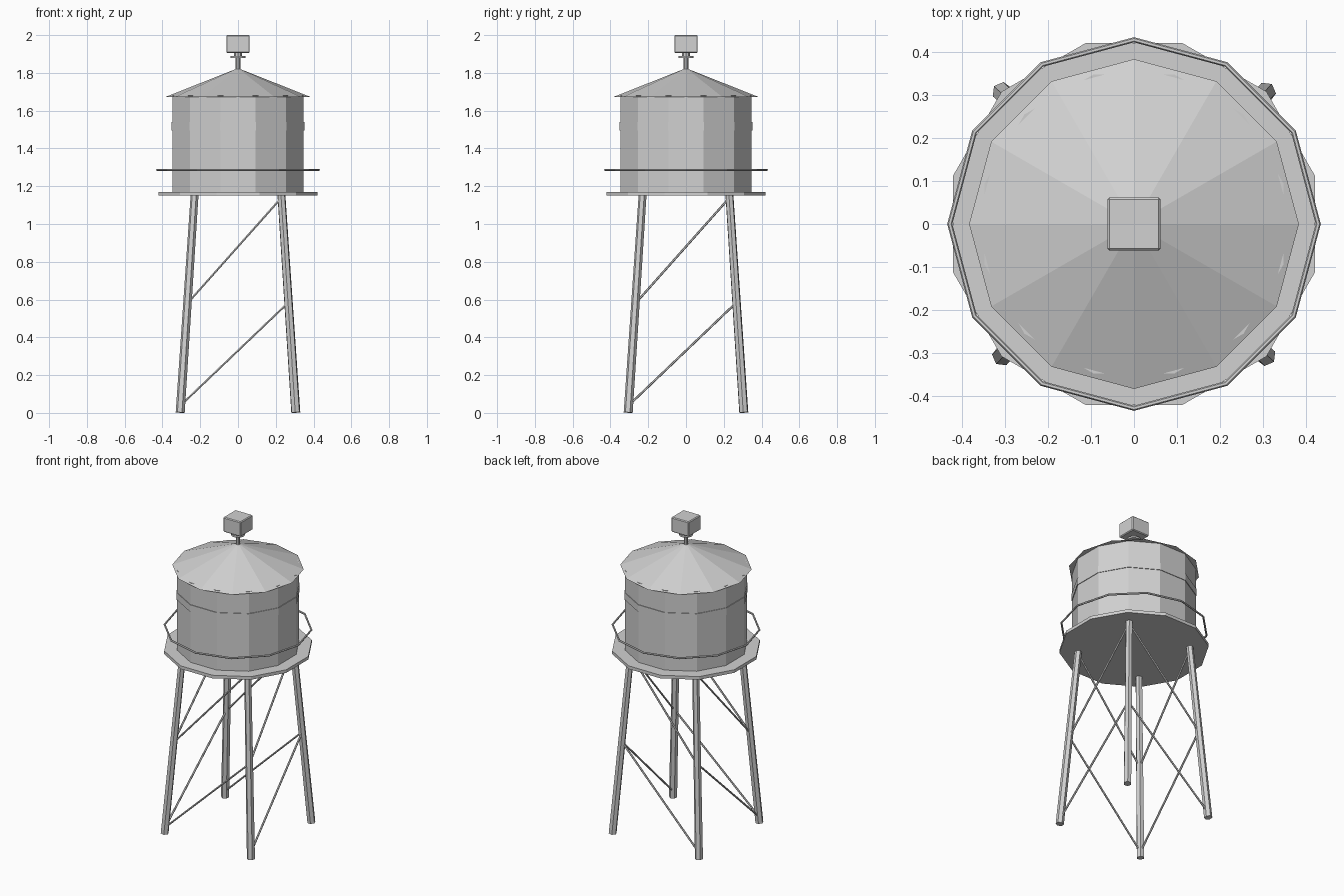
import bpy, bmesh
from math import radians
from mathutils import Vector, Matrix

cube = bpy.data.objects.get("Cube")
if cube:
    bpy.data.objects.remove(cube, do_unlink=True)

SIDES = 12
HALF = radians(15)

steel = bpy.data.materials.new("pale_grey_steel")
steel.use_nodes = True
GREY = (0.64, 0.64, 0.64, 1)
steel.diffuse_color = GREY
steel.node_tree.nodes["Principled BSDF"].inputs["Base Color"].default_value = GREY


def finish(name, bm):
    mesh = bpy.data.meshes.new(name)
    bm.normal_update()
    bm.to_mesh(mesh)
    bm.free()
    mesh.materials.append(steel)
    obj = bpy.data.objects.new(name, mesh)
    bpy.context.collection.objects.link(obj)
    return obj


def prism(name, z0, z1, r0, r1, sides=SIDES, turn=0.0):
    """Upright prism, or a cone when r1 is zero."""
    bm = bmesh.new()
    bmesh.ops.create_cone(bm, cap_ends=True, segments=sides, radius1=r0,
                          radius2=r1, depth=z1 - z0,
                          matrix=Matrix.Translation((0, 0, (z0 + z1) / 2))
                          @ Matrix.Rotation(turn, 4, "Z"))
    return finish(name, bm)


def rod(name, a, b, r0, r1, sides=6, turn=0.0):
    """Straight bar between two points."""
    a, b = Vector(a), Vector(b)
    axis = b - a
    bm = bmesh.new()
    spin = Vector((0, 0, 1)).rotation_difference(axis).to_matrix().to_4x4()
    bmesh.ops.create_cone(bm, cap_ends=True, segments=sides, radius1=r0,
                          radius2=r1, depth=axis.length,
                          matrix=Matrix.Translation((a + b) / 2) @ spin
                          @ Matrix.Rotation(turn, 4, "Z"))
    return finish(name, bm)


# Tank, its raised band, the deck and the conical roof
prism("tank", 1.165, 1.68, 0.36, 0.36, turn=HALF)
prism("tank_band", 1.495, 1.54, 0.364, 0.364, turn=HALF)
prism("deck", 1.15, 1.17, 0.435, 0.435, turn=HALF)
prism("roof", 1.673, 1.825, 0.383, 0.0)

# Hoop railing around the tank
bpy.ops.mesh.primitive_torus_add(major_segments=SIDES, minor_segments=6,
                                 major_radius=0.428, minor_radius=0.006,
                                 location=(0, 0, 1.287))
railing = bpy.context.object
railing.name = "railing"
railing.data.materials.append(steel)
for face in railing.data.polygons:
    face.use_smooth = False

# Mast, collar and chamfered box on top
prism("mast", 1.80, 1.91, 0.012, 0.012, 8)
prism("mast_collar", 1.879, 1.89, 0.04, 0.04)
prism("box_neck", 1.889, 1.906, 0.02, 0.02, 8)
bm = bmesh.new()
bmesh.ops.create_cube(bm, size=1, matrix=Matrix.Translation((0, 0, 1.9525))
                      @ Matrix.Diagonal((0.124, 0.124, 0.095, 1)))
bmesh.ops.bevel(bm, geom=bm.edges[:], offset=0.005, segments=1,
                affect="EDGES", profile=0.5)
finish("top_box", bm)


# Splayed legs
def leg_offset(z):
    return 0.306 - 0.066 * z


corners = [(1, 1, "back_left"), (-1, 1, "back_right"),
           (-1, -1, "front_right"), (1, -1, "front_left")]
for i, (sx, sy, label) in enumerate(corners):
    low, high = leg_offset(0), leg_offset(1.155)
    rod("leg_" + label, (sx * low, sy * low, 0.002),
        (sx * high, sy * high, 1.155), 0.024, 0.021,
        turn=radians(23 + 90 * i))

# Diagonal braces, two tiers on each side
for tier, (z0, z1) in (("lower", (0.04, 0.585)), ("upper", (0.58, 1.14))):
    a, b = leg_offset(z0), leg_offset(z1)
    for s, along_x, along_y in ((-1, "front", "right"), (1, "back", "left")):
        rod(f"{tier}_brace_{along_x}", (-a, s * a, z0), (b, s * b, z1), 0.006, 0.006)
        rod(f"{tier}_brace_{along_y}", (s * a, -a, z0), (s * b, b, z1), 0.006, 0.006)
